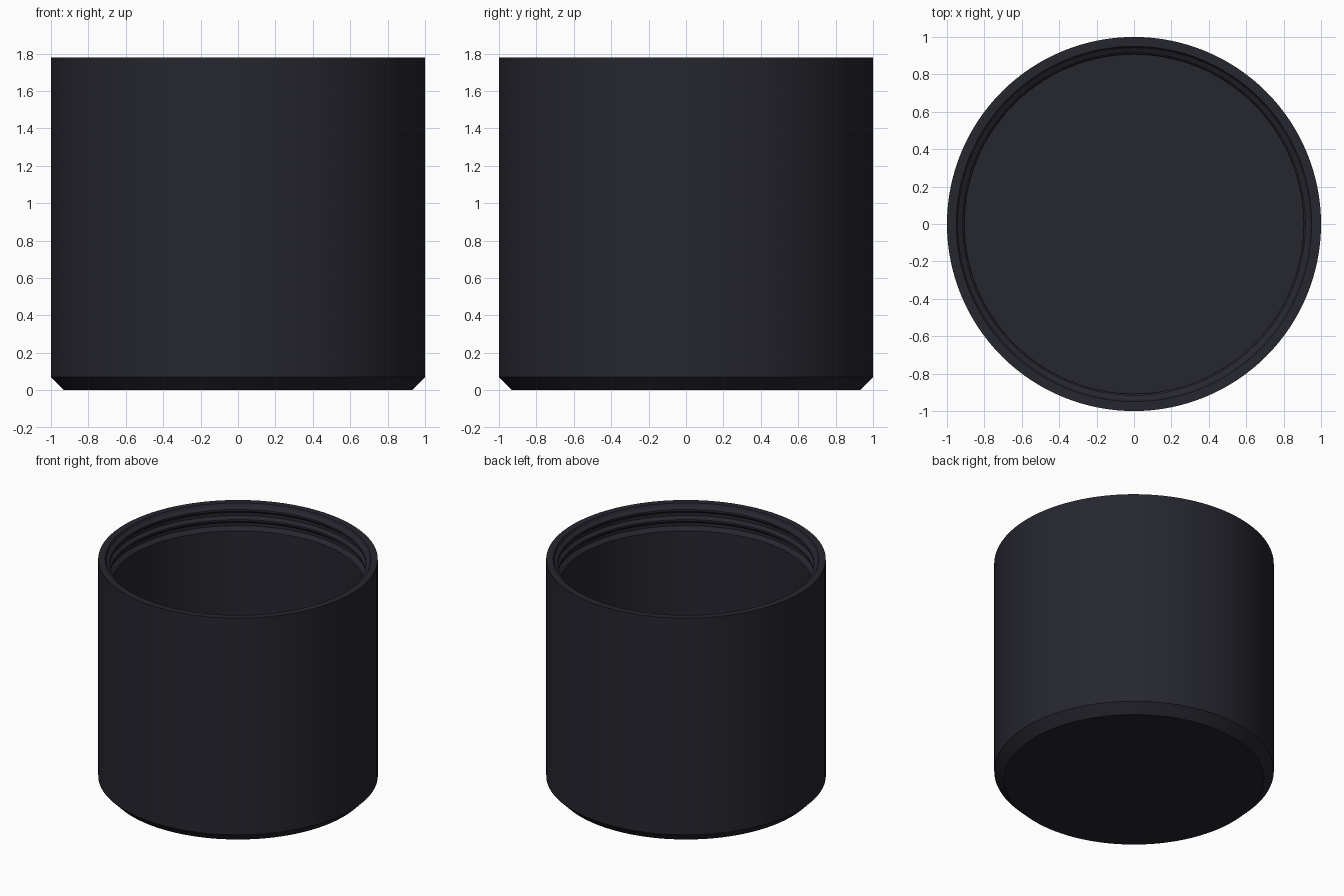
import bpy, bmesh, math
from mathutils import Vector

if "Cube" in bpy.data.objects:
    bpy.data.objects.remove(bpy.data.objects["Cube"])

HEIGHT, SEGMENTS = 1.78, 128

mat = bpy.data.materials.new("dark_slate")
mat.diffuse_color = (0.019, 0.019, 0.028, 1)
mat.use_nodes = True
mat.node_tree.nodes["Principled BSDF"].inputs["Base Color"].default_value = mat.diffuse_color

# Outer wall with a chamfered foot, then the flat rim
profile = [(0, 0), (0.93, 0), (1.0, 0.07), (1.0, HEIGHT), (0.95, HEIGHT)]

# Ridged neck inside the rim: two grooves separated by a ridge
profile += [(0.94, HEIGHT - 0.02)]
for top in (0.035, 0.115):
    profile += [(0.915, HEIGHT - top), (0.915, HEIGHT - top - 0.015),
                (0.94, HEIGHT - top - 0.035), (0.94, HEIGHT - top - 0.06)]

# Ledge, plain inner wall and floor
profile += [(0.908, HEIGHT - 0.2), (0.905, 0.09), (0, 0.09)]

# Revolve the profile into a cup
bm = bmesh.new()
verts = [bm.verts.new((r, 0, z)) for r, z in profile]
edges = [bm.edges.new(pair) for pair in zip(verts, verts[1:])]
bmesh.ops.spin(bm, geom=verts + edges, cent=Vector((0, 0, 0)), axis=Vector((0, 0, 1)),
               angle=math.tau, steps=SEGMENTS, use_duplicate=False)
bmesh.ops.remove_doubles(bm, verts=bm.verts, dist=0.0005)
bmesh.ops.recalc_face_normals(bm, faces=bm.faces)
mesh = bpy.data.meshes.new("cup")
bm.to_mesh(mesh)
bm.free()

cup = bpy.data.objects.new("cup", mesh)
bpy.context.collection.objects.link(cup)
mesh.materials.append(mat)
bpy.context.view_layer.objects.active = cup
cup.select_set(True)
bpy.ops.object.shade_smooth_by_angle(angle=math.radians(25))
